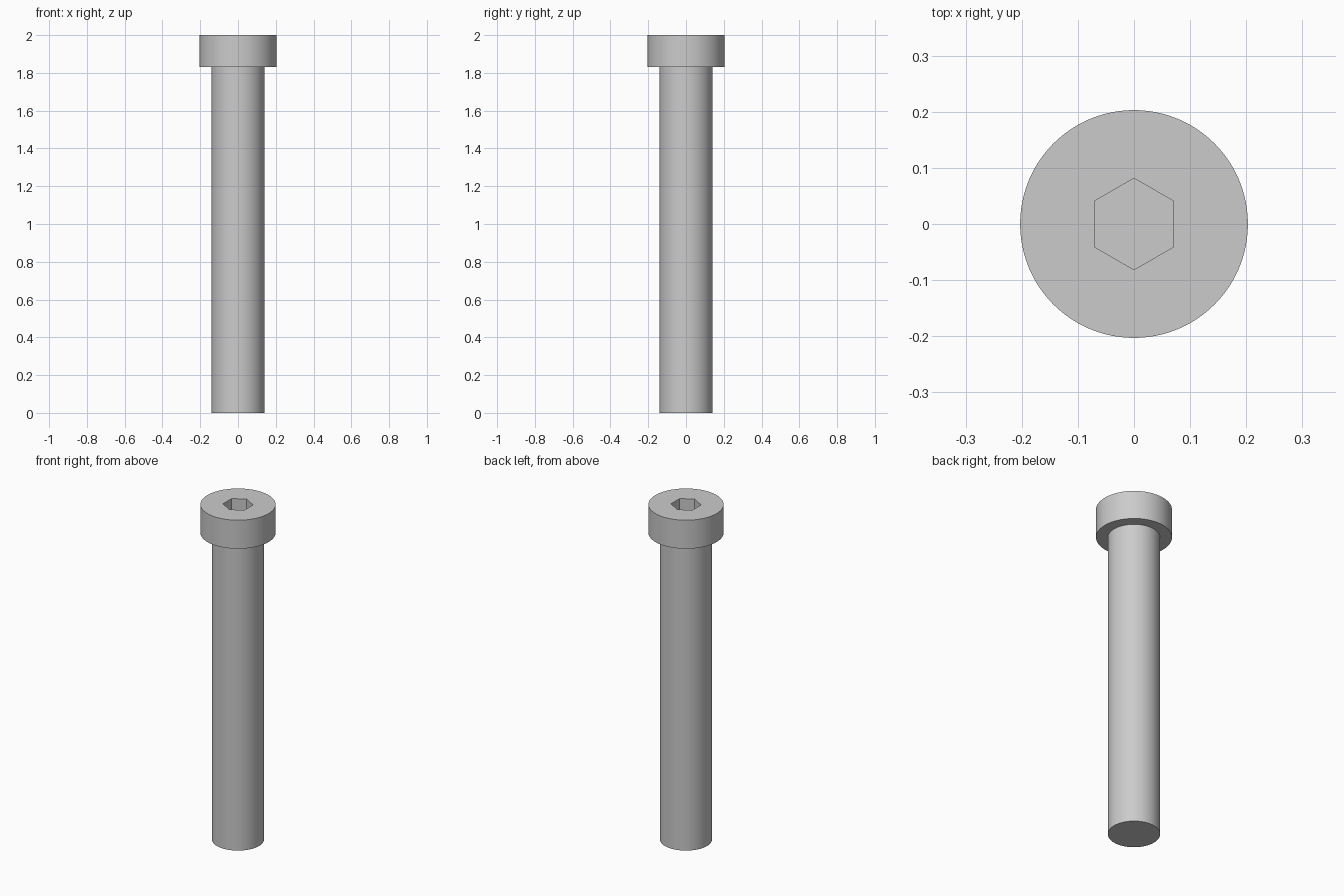
import bpy
import bmesh
import math

cube = bpy.data.objects.get("Cube")
if cube:
    bpy.data.objects.remove(cube, do_unlink=True)

SHANK_R, HEAD_R, HEX_R = 0.14, 0.203, 0.0815
HEAD_Z, TOP_Z, SOCKET_DEPTH = 1.83, 2.0, 0.085

steel = bpy.data.materials.new("steel grey")
steel.use_nodes = True
colour = (0.6, 0.6, 0.6, 1.0)
steel.diffuse_color = colour
steel.node_tree.nodes["Principled BSDF"].inputs["Base Color"].default_value = colour


def lathe(name, profile, sides):
    """Revolve a radius/height profile about z into a closed solid."""
    bm = bmesh.new()
    verts = [bm.verts.new((r, 0, z)) for r, z in profile]
    edges = [bm.edges.new(pair) for pair in zip(verts, verts[1:])]
    bmesh.ops.spin(bm, geom=verts + edges, cent=(0, 0, 0), axis=(0, 0, 1),
                   angle=math.tau, steps=sides)
    bmesh.ops.remove_doubles(bm, verts=bm.verts, dist=1e-5)
    # Flat end caps
    bmesh.ops.holes_fill(bm, edges=[e for e in bm.edges if e.is_boundary], sides=0)
    bmesh.ops.recalc_face_normals(bm, faces=bm.faces)
    mesh = bpy.data.meshes.new(name)
    bm.to_mesh(mesh)
    bm.free()
    mesh.materials.append(steel)
    obj = bpy.data.objects.new(name, mesh)
    bpy.context.collection.objects.link(obj)
    return obj


# Shank and cylindrical head in one piece
bolt = lathe("socket_head_bolt",
             [(SHANK_R, 0), (SHANK_R, HEAD_Z), (HEAD_R, HEAD_Z), (HEAD_R, TOP_Z)], 96)

# Hexagonal socket, with two corners on the y axis
cutter = lathe("hex_socket_cutter",
               [(HEX_R, TOP_Z - SOCKET_DEPTH), (HEX_R, TOP_Z + 0.1)], 6)
cutter.rotation_euler.z = math.radians(90)
cutter.hide_render = True

socket = bolt.modifiers.new("hex socket", 'BOOLEAN')
socket.operation = 'DIFFERENCE'
socket.solver = 'EXACT'
socket.object = cutter

bpy.ops.object.select_all(action='DESELECT')
bolt.select_set(True)
bpy.context.view_layer.objects.active = bolt
bpy.ops.object.modifier_apply(modifier=socket.name)
bpy.data.objects.remove(cutter, do_unlink=True)
bpy.ops.object.shade_smooth_by_angle(angle=math.radians(30))
